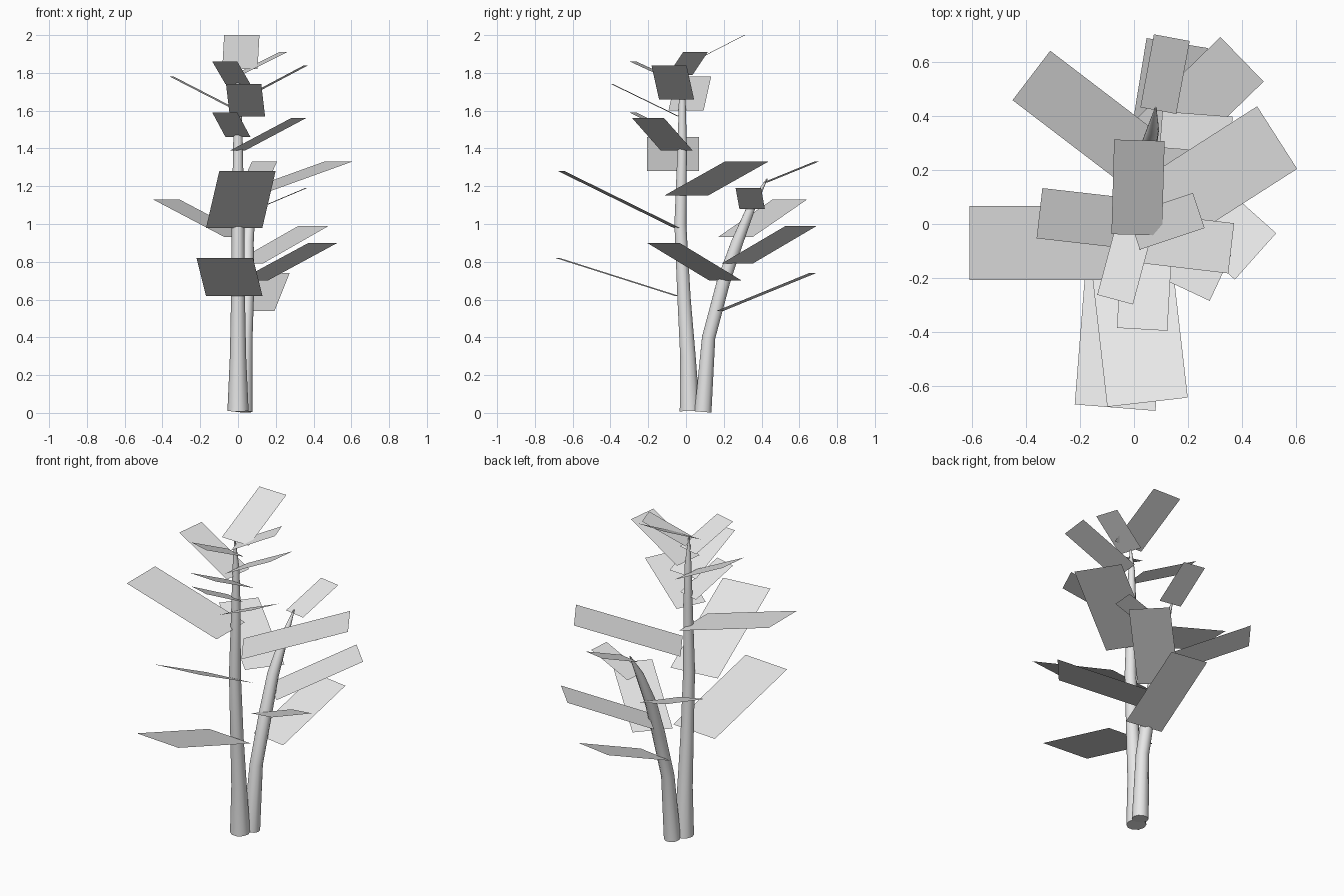
import bpy
import bmesh
import math
from mathutils import Vector

SIDES = 10

cube = bpy.data.objects.get("Cube")
if cube:
    bpy.data.objects.remove(cube, do_unlink=True)


def make_material(name, color):
    material = bpy.data.materials.new(name)
    material.use_nodes = True
    material.diffuse_color = color
    shader = material.node_tree.nodes["Principled BSDF"]
    shader.inputs["Base Color"].default_value = color
    return material


pale_grey = make_material("pale grey", (0.8, 0.8, 0.8, 1))


def make_object(name, bm):
    mesh = bpy.data.meshes.new(name)
    bm.to_mesh(mesh)
    bm.free()
    mesh.materials.append(pale_grey)
    obj = bpy.data.objects.new(name, mesh)
    bpy.context.scene.collection.objects.link(obj)
    return obj


def make_stem(name, path):
    """Sweep a tapering ring along a path of (x, y, z, radius)."""
    bm = bmesh.new()
    points = [Vector(p[:3]) for p in path]
    rings = []
    for i, point in enumerate(points):
        ahead = points[min(i + 1, len(points) - 1)]
        behind = points[max(i - 1, 0)]
        tangent = (ahead - behind).normalized()
        across = Vector((0, 1, 0)).cross(tangent).normalized()
        forward = tangent.cross(across)
        radius = path[i][3]
        ring = []
        for k in range(SIDES):
            angle = math.tau * k / SIDES
            offset = across * math.cos(angle) + forward * math.sin(angle)
            ring.append(bm.verts.new(point + offset * radius))
        rings.append(ring)
    for lower, upper in zip(rings, rings[1:]):
        for k in range(SIDES):
            n = (k + 1) % SIDES
            bm.faces.new((lower[k], lower[n], upper[n], upper[k]))
    bm.faces.new(list(reversed(rings[0])))
    bm.faces.new(rings[-1])
    stem = make_object(name, bm)
    bpy.ops.object.select_all(action="DESELECT")
    stem.select_set(True)
    bpy.context.view_layer.objects.active = stem
    bpy.ops.object.shade_smooth_by_angle(angle=math.radians(50))


def make_leaf(name, base, tip, width):
    """A flat rectangular card rising from its base edge to its tip edge."""
    base, tip = Vector(base), Vector(tip)
    side = (tip - base).cross(Vector((0, 0, 1))).normalized() * width / 2
    bm = bmesh.new()
    corners = (base + side, tip + side, tip - side, base - side)
    face = bm.faces.new([bm.verts.new(c) for c in corners])
    face.normal_update()
    if face.normal.z < 0:
        face.normal_flip()
    make_object(name, bm)


# Main stem, nearly upright, and the shorter stem leaning back
make_stem("tall_stem", [
    (0, .02, .01, .056), (0, .01, .3, .043), (0, -.01, .6, .037),
    (0, -.03, 1, .033), (0, -.02, 1.4, .026),
    (0, -.02, 1.65, .019), (0, -.03, 1.82, .004)])
make_stem("leaning_stem", [
    (.03, .09, .006, .047), (.04, .12, .4, .037), (.05, .2, .7, .037),
    (.05, .27, .9, .033), (.07, .35, 1.1, .023), (.08, .43, 1.24, .003)])

# Leaf cards grouped by size: each is a base centre and a tip centre
lower_leaves = [
    ((-.02, -.05, .62), (-.07, -.68, .82)),
    ((-.02, -.05, .98), (.05, -.66, 1.28))]
middle_leaves = [
    ((.03, 0, 1.15), (.53, .32, 1.33)),
    ((0, -.07, 1.28), (-.61, -.07, 1.46))]
upper_leaves = [
    ((0, -.05, 1.39), (.32, -.2, 1.56)),
    ((.05, -.04, 1.57), (.03, -.39, 1.74)),
    ((0, 0, 1.6), (-.35, .04, 1.78)),
    ((.02, -.05, 1.66), (.36, -.09, 1.84)),
    ((.01, -.04, 1.82), (.02, .31, 2))]
top_leaves = [
    ((0, -.02, 1.46), (-.07, -.28, 1.59)),
    ((0, -.02, 1.74), (-.07, -.28, 1.86)),
    ((0, -.03, 1.79), (.24, .05, 1.91))]
leaning_stem_leaves = [
    ((.08, .18, .54), (.16, .67, .74)),
    ((.08, .21, .7), (.45, -.12, .9)),
    ((.05, .27, .79), (.4, .61, .99)),
    ((0, .26, .93), (-.38, .55, 1.13))]
leaning_stem_top_leaves = [
    ((.1, .35, 1.08), (.36, .33, 1.19)),
    ((.09, .42, 1.22), (.14, .69, 1.33))]

for label, leaves, width in (
        ("lower_leaf", lower_leaves, .3),
        ("middle_leaf", middle_leaves, .275),
        ("upper_leaf", upper_leaves, .187),
        ("top_leaf", top_leaves, .137),
        ("leaning_stem_leaf", leaning_stem_leaves, .23),
        ("leaning_stem_top_leaf", leaning_stem_top_leaves, .135)):
    for number, (base, tip) in enumerate(leaves, 1):
        make_leaf(f"{label}_{number}", base, tip, width)
